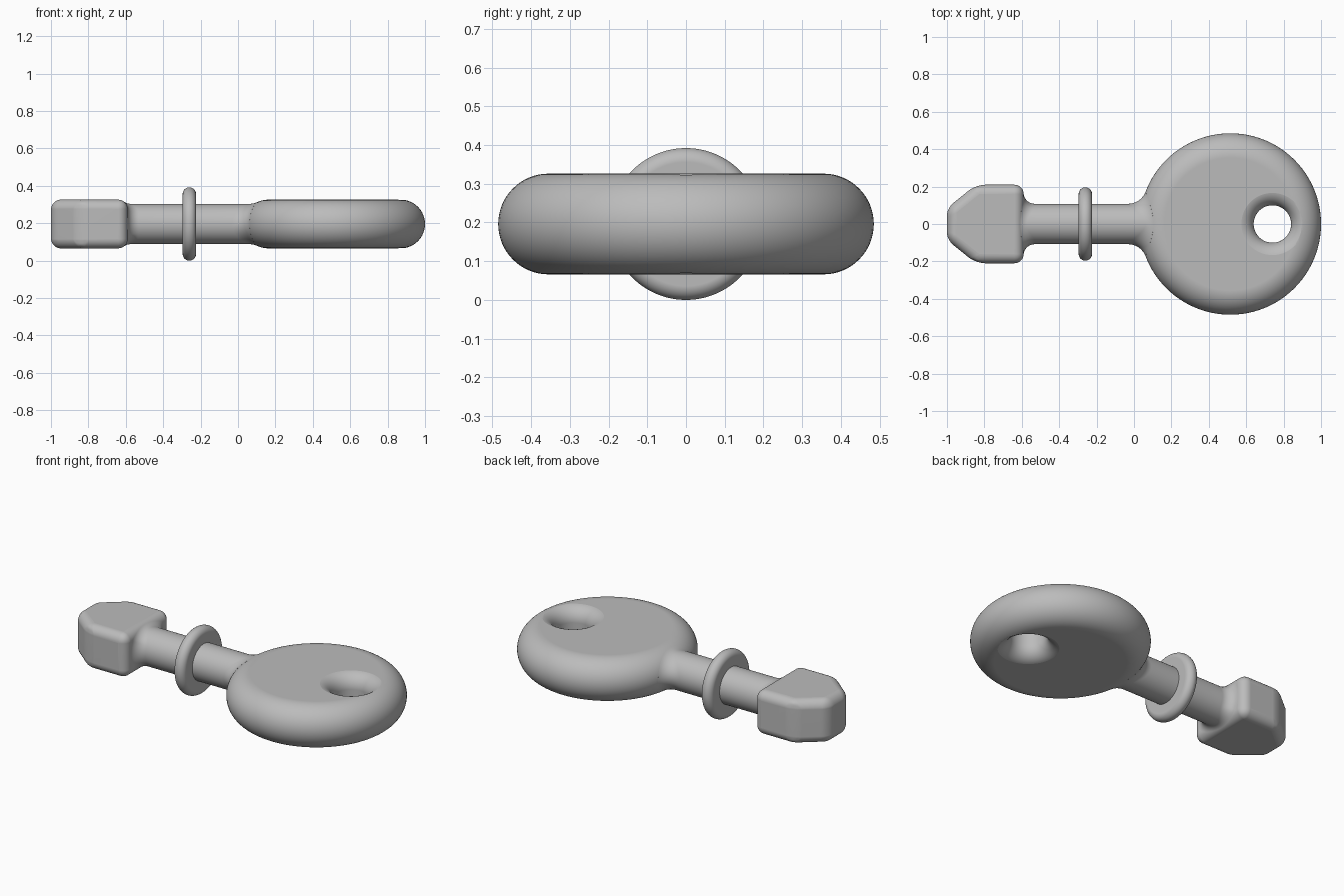
import bpy, bmesh, math
from mathutils import Vector

if "Cube" in bpy.data.objects:
    bpy.data.objects.remove(bpy.data.objects["Cube"])

Z = 0.196            # height of the centre plane
HALF = 0.13          # half thickness of head and block
HEAD_X, HEAD_R = 0.515, 0.485
NECK_R = 0.108
BLOCK_X, EDGE = -0.59, 0.05
SEG = 96

grey = bpy.data.materials.new("plain grey")
grey.use_nodes = True
grey.diffuse_color = (0.5, 0.5, 0.5, 1)
grey.node_tree.nodes["Principled BSDF"].inputs["Base Color"].default_value = (0.5, 0.5, 0.5, 1)


def finish(name, bm, location):
    bmesh.ops.recalc_face_normals(bm, faces=bm.faces)
    mesh = bpy.data.meshes.new(name)
    bm.to_mesh(mesh)
    bm.free()
    obj = bpy.data.objects.new(name, mesh)
    obj.location = location
    bpy.context.collection.objects.link(obj)
    mesh.materials.append(grey)
    return obj


def loft(name, rings, location):
    """Skin a list of equal rings of points and cap both ends."""
    bm = bmesh.new()
    rows = [[bm.verts.new(p) for p in ring] for ring in rings]
    for a, b in zip(rows, rows[1:]):
        for i in range(len(a)):
            j = (i + 1) % len(a)
            bm.faces.new((a[i], a[j], b[j], b[i]))
    bm.faces.new(rows[0])
    bm.faces.new(rows[-1])
    return finish(name, bm, location)


def revolve(name, profile, axis, location):
    """Turn (radius, height) pairs around the x or z axis."""
    rings = []
    for r, h in profile:
        ring = []
        for i in range(SEG):
            t = math.tau * i / SEG
            u, v = r * math.cos(t), r * math.sin(t)
            ring.append((u, v, h) if axis == "z" else (h, u, v))
        rings.append(ring)
    return loft(name, rings, location)


def arc(cr, ch, radius, start, end, steps=20):
    angles = [math.radians(start + (end - start) * i / steps) for i in range(steps + 1)]
    return [(cr + radius * math.cos(a), ch + radius * math.sin(a)) for a in angles]


def smooth(obj, angle=35):
    bpy.ops.object.select_all(action="DESELECT")
    obj.select_set(True)
    bpy.context.view_layer.objects.active = obj
    bpy.ops.object.shade_smooth_by_angle(angle=math.radians(angle))


def keep_flats(obj):
    mod = obj.modifiers.new("even shading", "WEIGHTED_NORMAL")
    mod.keep_sharp = True


# Round head with a fully rounded rim
core_r = HEAD_R - HALF
head = revolve("head", arc(core_r, 0, HALF, -90, 90, 32), "z", (HEAD_X, 0, Z))
smooth(head)

# Flared hole through the head
flare, hole_r, lift = 0.085, 0.1, 0.047
profile = arc(hole_r + flare, -lift, flare, 270, 180) + arc(hole_r + flare, lift, flare, 180, 90)
cutter = revolve("hole_cutter", profile, "z", (HEAD_X + 0.225, 0, Z))
smooth(cutter)
cutter.hide_render = True
cutter.hide_set(True)
cut = head.modifiers.new("hole", "BOOLEAN")
cut.operation, cut.solver, cut.object = "DIFFERENCE", "EXACT", cutter
keep_flats(head)


# Neck, with rolling-ball fillets running into the block and the head
def fillet_arc(centre, core, radius, direction, steps=12):
    to_neck = -direction
    to_part = (core - centre).normalized()
    return [centre + radius * to_neck.slerp(to_part, i / steps) for i in range(steps + 1)]


def block_side(d, f=0.06):
    c = d * (NECK_R + f)
    limit_y, limit_z = 0.21 - EDGE, HALF - EDGE
    ky = max(-limit_y, min(limit_y, c.y))
    kz = max(-limit_z, min(limit_z, c.z))
    gap = (c.y - ky) ** 2 + (c.z - kz) ** 2
    c.x = BLOCK_X - EDGE + math.sqrt((EDGE + f) ** 2 - gap)
    return fillet_arc(c, Vector((BLOCK_X - EDGE, ky, kz)), f, d)


def head_side(d, f=0.1):
    c = d * (NECK_R + f)
    rho = core_r + math.sqrt((HALF + f) ** 2 - c.z ** 2)
    c.x = HEAD_X - math.sqrt(rho ** 2 - c.y ** 2)
    core = Vector(((c.x - HEAD_X) * core_r / rho + HEAD_X, c.y * core_r / rho, 0))
    return fillet_arc(c, core, f, d)


strips = []
for i in range(SEG):
    t = math.tau * i / SEG
    d = Vector((0, math.cos(t), math.sin(t)))
    inner_a = Vector((BLOCK_X - EDGE, 0, 0)) + d * EDGE
    inner_b = Vector((HEAD_X - core_r, 0, 0)) + d * EDGE
    strips.append([inner_a] + block_side(d)[::-1] + head_side(d) + [inner_b])
neck = loft("neck", list(zip(*strips)), (0, 0, Z))
smooth(neck)

# Collar disc with a rounded rim
collar_t = 0.036
collar = revolve("collar", arc(0.196 - collar_t, 0, collar_t, -90, 90), "x", (-0.26, 0, Z))
smooth(collar)
keep_flats(collar)

# Block at the tip, with two cut corners and soft edges
half_outline = [(BLOCK_X, 0.21), (-0.845, 0.21), (-1.0, 0.085)]
outline = half_outline + [(x, -y) for x, y in reversed(half_outline)]
block = loft("tip_block", [[(x, y, z) for x, y in outline] for z in (-HALF, HALF)], (0, 0, Z))
bevel = block.modifiers.new("soft edges", "BEVEL")
bevel.width, bevel.segments, bevel.limit_method = EDGE, 8, "NONE"
smooth(block, 60)
keep_flats(block)
